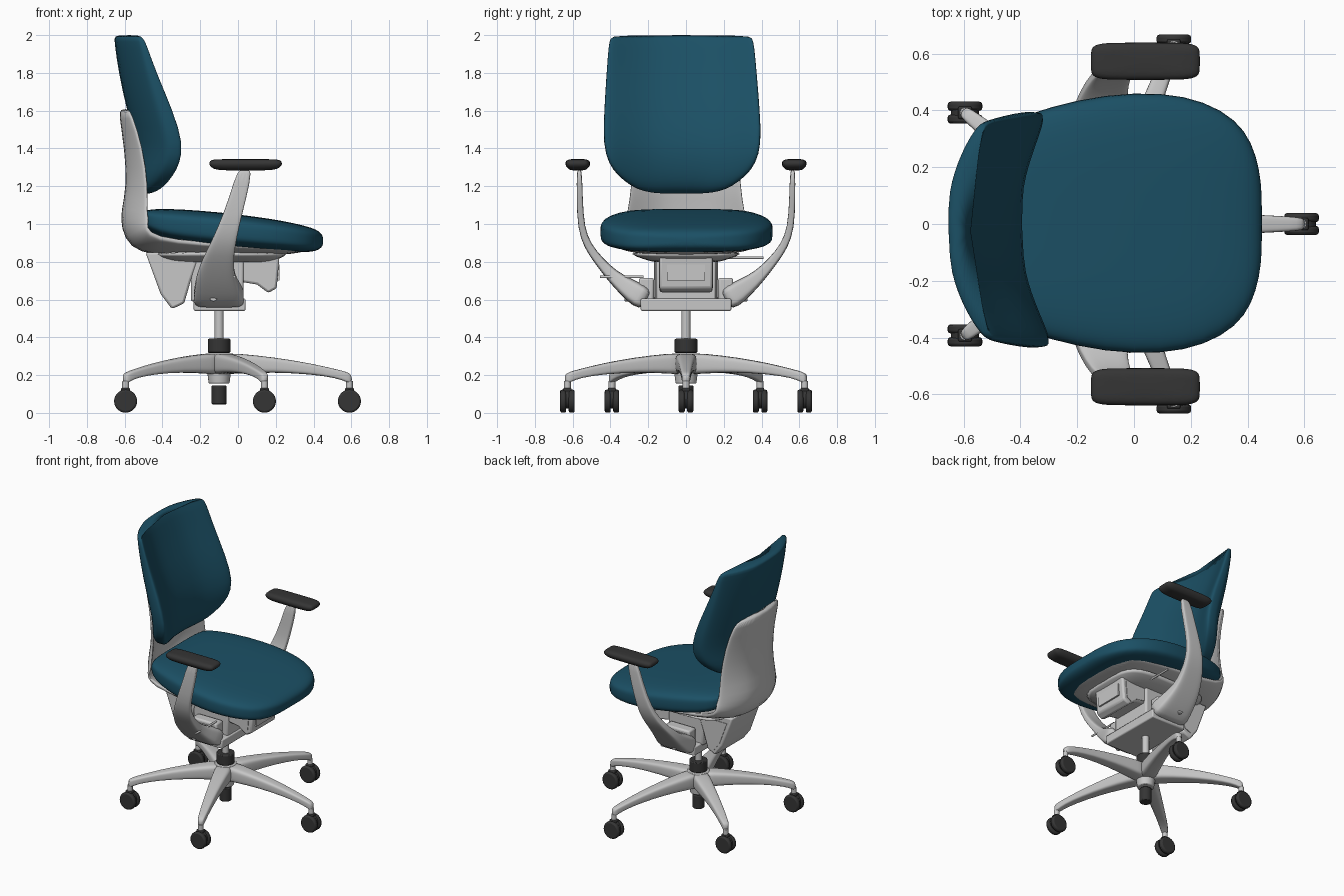
import bpy, bmesh, math
from mathutils import Vector

cube = bpy.data.objects.get("Cube")
if cube:
    bpy.data.objects.remove(cube, do_unlink=True)

X, Y, Z = Vector((1, 0, 0)), Vector((0, 1, 0)), Vector((0, 0, 1))


def material(name, rgb):
    m = bpy.data.materials.new(name)
    m.use_nodes = True
    col = (*rgb, 1)
    m.diffuse_color = col
    m.node_tree.nodes["Principled BSDF"].inputs["Base Color"].default_value = col
    return m


FABRIC = material("teal fabric", (0.011, 0.08, 0.13))
GREY = material("light grey plastic", (0.57, 0.57, 0.57))
DARK = material("charcoal rubber", (0.035, 0.035, 0.035))


def finish(name, bm, mat, subsurf=0, bevel=0):
    bmesh.ops.recalc_face_normals(bm, faces=bm.faces)
    me = bpy.data.meshes.new(name)
    bm.to_mesh(me)
    bm.free()
    me.materials.append(mat)
    ob = bpy.data.objects.new(name, me)
    bpy.context.collection.objects.link(ob)
    if bevel:
        mod = ob.modifiers.new("Bevel", 'BEVEL')
        mod.width, mod.segments = bevel, 2
    if subsurf:
        mod = ob.modifiers.new("Subsurf", 'SUBSURF')
        mod.levels = mod.render_levels = subsurf
    bpy.ops.object.select_all(action='DESELECT')
    ob.select_set(True)
    bpy.context.view_layer.objects.active = ob
    if subsurf:
        bpy.ops.object.shade_smooth()
    else:
        bpy.ops.object.shade_smooth_by_angle(angle=math.radians(35))
    return ob


def loft(name, stations, A, mat, B=None, power=0.5, n=28):
    """Superellipse rings through (centre, half A, half B, bend along B)."""
    bm = bmesh.new()
    pts = [Vector(s[0]) for s in stations]
    rings = []
    for i, (p, a, b, bend) in enumerate(stations):
        t = pts[min(i + 1, len(pts) - 1)] - pts[max(i - 1, 0)]
        side = B or t.cross(A).normalized()
        ring = []
        for k in range(n):
            ang = 2 * math.pi * (k + 0.5) / n
            c, s = math.cos(ang), math.sin(ang)
            u = a * math.copysign(abs(c) ** power, c)
            v = b * math.copysign(abs(s) ** power, s) + bend * u * u
            ring.append(bm.verts.new(pts[i] + A * u + side * v))
        rings.append(ring)
    for r, q in zip(rings, rings[1:]):
        for k in range(n):
            j = (k + 1) % n
            bm.faces.new((r[k], r[j], q[j], q[k]))
    bm.faces.new(rings[0])
    bm.faces.new(rings[-1])
    return finish(name, bm, mat, subsurf=1)


def cylinder(name, centre, radius, depth, mat, axis='Z', bevel=0.006, top=None):
    bm = bmesh.new()
    bmesh.ops.create_cone(bm, cap_ends=True, segments=28, radius1=radius,
                          radius2=top or radius, depth=depth)
    ob = finish(name, bm, mat, bevel=bevel)
    ob.location = centre
    if axis == 'Y':
        ob.rotation_euler.x = math.pi / 2
    return ob


def prism(name, profile, y0, y1, mat, bevel=0.012):
    """Side profile in x, z extruded from y0 to y1."""
    bm = bmesh.new()
    face = bm.faces.new([bm.verts.new((x, y0, z)) for x, z in profile])
    ext = bmesh.ops.extrude_face_region(bm, geom=[face])["geom"]
    verts = [v for v in ext if isinstance(v, bmesh.types.BMVert)]
    bmesh.ops.translate(bm, verts=verts, vec=(0, y1 - y0, 0))
    return finish(name, bm, mat, bevel=bevel)


def shrink(profile, f):
    cx = sum(p[0] for p in profile) / len(profile)
    cz = sum(p[1] for p in profile) / len(profile)
    return [(cx + (x - cx) * f, cz + (z - cz) * f) for x, z in profile]


def box(name, lo, hi, mat, bevel=0.012):
    return prism(name, [(lo[0], lo[2]), (hi[0], lo[2]), (hi[0], hi[2]), (lo[0], hi[2])],
                 lo[1], hi[1], mat, bevel)


# Backrest cushion: height, depth position, half width, half thickness
back = [(1.160, -.497, .12, .018), (1.172, -.494, .20, .04), (1.20, -.487, .27, .058),
        (1.26, -.482, .345, .07), (1.32, -.477, .39, .072), (1.42, -.475, .42, .073),
        (1.6, -.527, .413, .073), (1.8, -.592, .398, .051), (1.95, -.628, .386, .035),
        (1.985, -.636, .376, .028), (2.0, -.640, .355, .016)]
cushion = loft("back_cushion", [((x, 0, z), w, t, .81) for z, x, w, t in back],
               Y, FABRIC, B=X, n=40)
cushion.location.y = -.011
cushion.rotation_euler.z = math.radians(1.5)

# Seat cushion: length position, centre height, half width, half thickness
seat = [(-.50, 1.03, .26, .03), (-.485, 1.025, .32, .05), (-.42, 1.005, .365, .076),
        (-.30, .99, .41, .088), (-.1, .971, .455, .092), (.1, .95, .462, .088),
        (.25, .935, .43, .08), (.36, .919, .365, .07), (.415, .914, .285, .057),
        (.442, .912, .19, .038), (.451, .911, .1, .018)]
loft("seat_cushion", [((x, .003, z), w, h, 0) for x, z, w, h in seat],
     Y, FABRIC, B=Z, n=40)

# One shell runs down behind the back and forward below the seat
shell = [(-.617, 1.61, .21, .008, .75), (-.619, 1.58, .255, .016, .8),
         (-.592, 1.4, .275, .016, 1.1), (-.58, 1.2, .29, .017, 1.2),
         (-.612, 1.07, .31, .018, 1.3), (-.612, .98, .33, .02, 1.3),
         (-.565, .885, .345, .024, 1.0), (-.45, .85, .35, .024, .6),
         (-.2, .843, .36, .022, .4), (.1, .846, .36, .02, .25),
         (.28, .856, .32, .018, .15), (.38, .87, .25, .012, .1)]
loft("back_and_seat_shell", [((x, 0, z), w, t, k) for x, z, w, t, k in shell],
     Y, GREY, n=40)
tray = [(.795, .25, .15), (.803, .28, .19), (.825, .33, .26), (.86, .39, .34)]
loft("seat_tray", [((-.09, 0, z), a, b, 0) for z, a, b in tray], X, GREY, B=Y)

# Arm frame: two mirrored arms rising from a flat cross beam
arm = [(-.1, .20, .595, .135, .05), (-.1, .245, .617, .135, .066),
       (-.11, .32, .67, .118, .05), (-.118, .39, .725, .1, .034),
       (-.108, .46, .803, .083, .025), (-.082, .522, .885, .068, .021),
       (-.052, .556, .98, .056, .018), (-.003, .563, 1.13, .045, .016),
       (.042, .565, 1.31, .041, .014)]
box("arm_cross_beam", (-.235, -.24, .54), (.04, .24, .605), GREY, .008)
for s, label in ((-1, "right"), (1, "left")):
    loft(label + "_arm", [((x, s * y, z), a, b, 0) for x, y, z, a, b in arm],
         X, GREY, power=.4)
    pad = [(1.283, .13, .035), (1.291, .17, .05), (1.308, .192, .065),
           (1.325, .194, .067), (1.338, .185, .058), (1.344, .16, .042)]
    loft(label + "_arm_pad", [((.04, s * .573, z), a, b, 0) for z, a, b in pad],
         X, DARK, B=Y, power=.35)
    box(label + "_arm_bracket", (-.2, s * .21 - .04, .58), (.0, s * .21 + .04, .715), GREY)
    cylinder(label + "_arm_bolt", (-.13, s * .3, .61), .02, .05, GREY, 'Y', .004)

# Tilt mechanism below the seat
box("mechanism_housing", (-.25, -.16, .59), (.03, .16, .85), GREY)
front = [(-.02, .85), (.22, .84), (.205, .66), (.16, .635), (.1, .68), (-.02, .7)]
rear = [(-.49, .85), (-.41, .63), (-.35, .55), (-.285, .58), (-.25, .7), (-.2, .85)]
for label, prof, w in (("front", front, .14), ("rear", rear, .165)):
    prism(label + "_mechanism_cover", prof, -w, w, GREY)
    for s in (-1, 1):
        prism(label + "_side_grille", shrink(prof, .72), s * w, s * (w + .004), GREY, 0)
box("front_grille", (.206, -.1, .70), (.22, .1, .785), GREY, 0)
cylinder("height_lever", (.05, .28, .822), .007, .26, GREY, 'Y', 0)
cylinder("tilt_lever", (-.02, -.34, .72), .007, .23, GREY, 'Y', 0)

# Column and hub
HUB = Vector((-.1, 0, 0))
cylinder("gas_column", HUB + Z * .46, .024, .2, GREY)
cylinder("column_collar", HUB + Z * .355, .06, .075, DARK)
cylinder("base_hub", HUB + Z * .235, .055, .16, GREY, top=.075)
cylinder("column_foot", HUB + Z * .095, .04, .1, DARK)

# Five legs, each with a twin-wheel caster
leg = [(0, .258, .06, .06), (.14, .262, .058, .053), (.42, .255, .045, .04),
       (.7, .234, .035, .029), (.9, .208, .028, .023), (.98, .19, .024, .027),
       (1.02, .177, .018, .026)]
tips = [(.59, 0), (.14, .628), (.14, -.628), (-.595, .392), (-.595, -.392)]
for x, y in tips:
    tip = Vector((x, y, 0))
    run = tip - HUB
    across = Z.cross(run).normalized()
    loft("base_leg", [(HUB + run * f + Z * z, a, b, 0) for f, z, a, b in leg],
         across, GREY, B=Z, n=20)
    cylinder("caster_pin", tip + Z * .145, .018, .05, GREY, bevel=.003)
    cylinder("caster_hood", tip + Z * .072, .05, .035, DARK, 'Y', .004)
    box("caster_socket", (x - .024, y - .022, .07), (x + .024, y + .022, .132), DARK, .006)
    for s in (-1, 1):
        cylinder("caster_wheel", tip + Vector((0, s * .0225, .062)), .061, .032, DARK, 'Y', .01)
